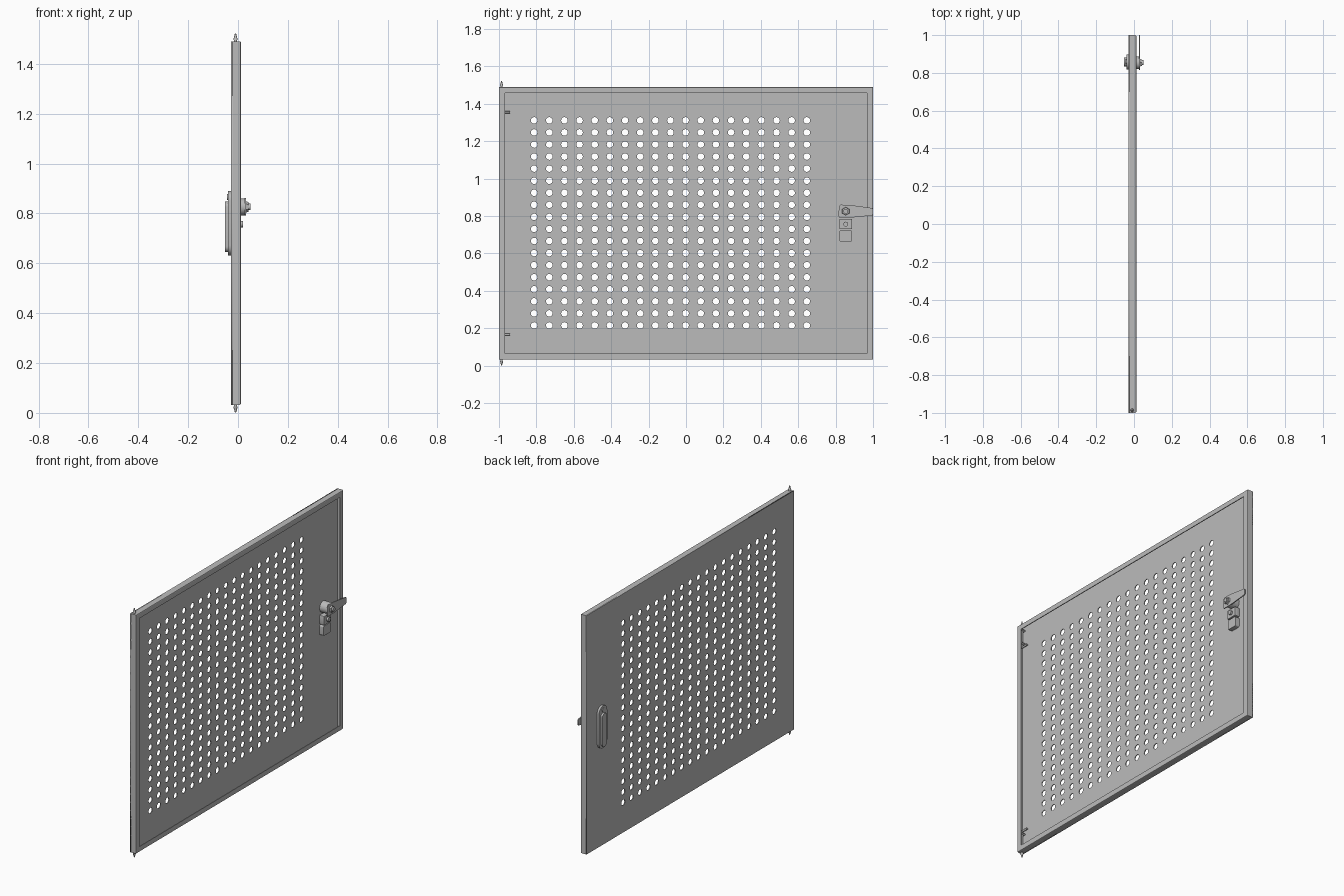
import bpy, bmesh, math
from mathutils import Matrix, Vector

cube = bpy.data.objects.get("Cube")
if cube:
    bpy.data.objects.remove(cube, do_unlink=True)

grey = bpy.data.materials.new("plain grey metal")
grey.use_nodes = True
COLOUR = (0.5, 0.5, 0.5, 1)
grey.diffuse_color = COLOUR
grey.node_tree.nodes["Principled BSDF"].inputs["Base Color"].default_value = COLOUR

# Maps a drawing in (y, z) with depth x into the world
SIDEWAYS = Matrix(((0, 0, 1, 0), (1, 0, 0, 0), (0, 1, 0, 0), (0, 0, 0, 1)))


def finish(name, bm, bevel=0, smooth=False):
    bmesh.ops.remove_doubles(bm, verts=bm.verts, dist=1e-5)
    bmesh.ops.recalc_face_normals(bm, faces=bm.faces)
    mesh = bpy.data.meshes.new(name)
    bm.to_mesh(mesh)
    bm.free()
    mesh.materials.append(grey)
    ob = bpy.data.objects.new(name, mesh)
    bpy.context.collection.objects.link(ob)
    if bevel:
        mod = ob.modifiers.new("edge rounding", "BEVEL")
        mod.width, mod.segments = bevel, 2
        mod.limit_method, mod.angle_limit = "ANGLE", math.radians(50)
    if smooth:
        bpy.ops.object.select_all(action="DESELECT")
        ob.select_set(True)
        bpy.context.view_layer.objects.active = ob
        bpy.ops.object.shade_smooth_by_angle(angle=math.radians(35))
    return ob


def slab(name, outlines, x0, x1, bevel=0, smooth=False):
    """Filled outlines in (y, z), inner ones being holes, from x0 to x1."""
    curve = bpy.data.curves.new(name, "CURVE")
    curve.dimensions, curve.fill_mode = "2D", "BOTH"
    curve.extrude = (x1 - x0) / 2
    for points in outlines:
        spline = curve.splines.new("POLY")
        spline.points.add(len(points) - 1)
        for p, (y, z) in zip(spline.points, points):
            p.co = (y, z, 0, 1)
        spline.use_cyclic_u = True
    temp = bpy.data.objects.new(name, curve)
    mesh = bpy.data.meshes.new_from_object(temp)
    bm = bmesh.new()
    bm.from_mesh(mesh)
    bm.transform(Matrix.Translation(((x0 + x1) / 2, 0, 0)) @ SIDEWAYS)
    bpy.data.objects.remove(temp)
    bpy.data.curves.remove(curve)
    bpy.data.meshes.remove(mesh)
    return finish(name, bm, bevel, smooth)


def rect(y0, y1, z0, z1):
    return [(y0, z0), (y1, z0), (y1, z1), (y0, z1)]


def circle(y, z, r, n=16):
    return [(y + r * math.cos(math.tau * i / n), z + r * math.sin(math.tau * i / n))
            for i in range(n)]


def rounded(y0, y1, z0, z1, r, n=6):
    points = []
    corners = ((y1 - r, z1 - r), (y0 + r, z1 - r), (y0 + r, z0 + r), (y1 - r, z0 + r))
    for k, (y, z) in enumerate(corners):
        for i in range(n + 1):
            a = math.pi / 2 * (k + i / n)
            points.append((y + r * math.cos(a), z + r * math.sin(a)))
    return points


def rod(name, a, b, r0, r1, sides=16):
    a, b = Vector(a), Vector(b)
    bm = bmesh.new()
    bmesh.ops.create_cone(bm, cap_ends=True, segments=sides, radius1=r0, radius2=r1,
                          depth=(b - a).length)
    turn = (b - a).to_track_quat("Z", "Y").to_matrix().to_4x4()
    bm.transform(Matrix.Translation((a + b) / 2) @ turn)
    return finish(name, bm, smooth=sides > 8)


BOTTOM, TOP = 0.032, 1.49
BACK, FRONT = -0.028, 0.012

# Perforated door sheet
holes = [circle(-0.812 + 0.081 * c, 0.215 + 0.0645 * r, 0.0175)
         for c in range(19) for r in range(18)]
slab("perforated_sheet", [rect(-1, 1, BOTTOM, TOP)] + holes, BACK, BACK + 0.005)

# Folded rim: a hooked profile (inset, x) swept round with mitred corners
profile = [(0, BACK), (0, FRONT - 0.005), (0.0015, FRONT - 0.0015), (0.005, FRONT),
           (0.032, FRONT), (0.032, FRONT - 0.005), (0.005, FRONT - 0.005), (0.005, BACK)]
bm = bmesh.new()
loops = []
for sy, sz in ((-1, -1), (1, -1), (1, 1), (-1, 1)):
    edge = TOP if sz > 0 else BOTTOM
    loops.append([bm.verts.new((x, sy * (1 - d), edge - sz * d)) for d, x in profile])
for k in range(4):
    a, b = loops[k], loops[(k + 1) % 4]
    for i in range(len(profile)):
        j = (i + 1) % len(profile)
        bm.faces.new((a[i], a[j], b[j], b[i]))
finish("folded_rim", bm)

# Hinge pins with their pull hooks and guide brackets, top and bottom
HX, HY = -0.01, -0.986
for name, edge, s in (("top", TOP, 1), ("bottom", BOTTOM, -1)):
    grip = edge - s * 0.135
    tip = edge + s * 0.031
    rod(name + "_hinge_pin", (HX, HY, grip), (HX, HY, edge + s * 0.008), 0.006, 0.006)
    rod(name + "_pin_point", (HX, HY, edge + s * 0.006), (HX, HY, tip), 0.009, 0.0025)
    rod(name + "_pin_hook", (HX, HY, grip), (HX, -0.942, grip), 0.006, 0.006)
    for part, d in (("inner", 0.115), ("outer", 0.03)):
        z = edge - s * d
        slab(f"{name}_{part}_pin_guide", [rect(-0.995, -0.97, z - 0.003, z + 0.003)],
             BACK + 0.004, FRONT - 0.005)

# Swing handle on the outer face
MID = 0.858
slab("handle_base", [rounded(MID - 0.04, MID + 0.04, 0.632, 0.89, 0.039)],
     -0.041, BACK, 0.004, True)
slab("handle_lever", [rounded(MID - 0.023, MID + 0.023, 0.645, 0.848, 0.022)],
     -0.052, -0.04, 0.004, True)
rod("handle_lock", (-0.045, MID, 0.866), (-0.04, MID, 0.866), 0.012, 0.012)

# Latch housing behind the handle
slab("latch_housing", [rounded(0.82, 0.888, 0.664, 0.724, 0.008)],
     BACK, 0.004, 0.002, True)
slab("fixing_block", [rect(0.82, 0.888, 0.73, 0.785)], BACK, 0.008, 0.002)
rod("fixing_screw", (0.006, 0.854, 0.757), (0.02, 0.854, 0.757), 0.013, 0.013)

# Cam, its hub and its nut
rod("cam_hub", (BACK, 0.854, 0.826), (0.027, 0.854, 0.826), 0.034, 0.034, 24)
slab("cam_arm", [[(0.82, 0.792), (0.885, 0.792), (0.995, 0.803), (1.0, 0.81), (1.0, 0.837),
                  (0.995, 0.843), (0.885, 0.858), (0.826, 0.861), (0.818, 0.853),
                  (0.815, 0.8)]], 0.027, 0.033)
rod("cam_nut", (0.033, 0.854, 0.826), (0.042, 0.854, 0.826), 0.022, 0.02, 6)
rod("cam_bolt", (0.04, 0.854, 0.826), (0.051, 0.854, 0.826), 0.013, 0.013)
